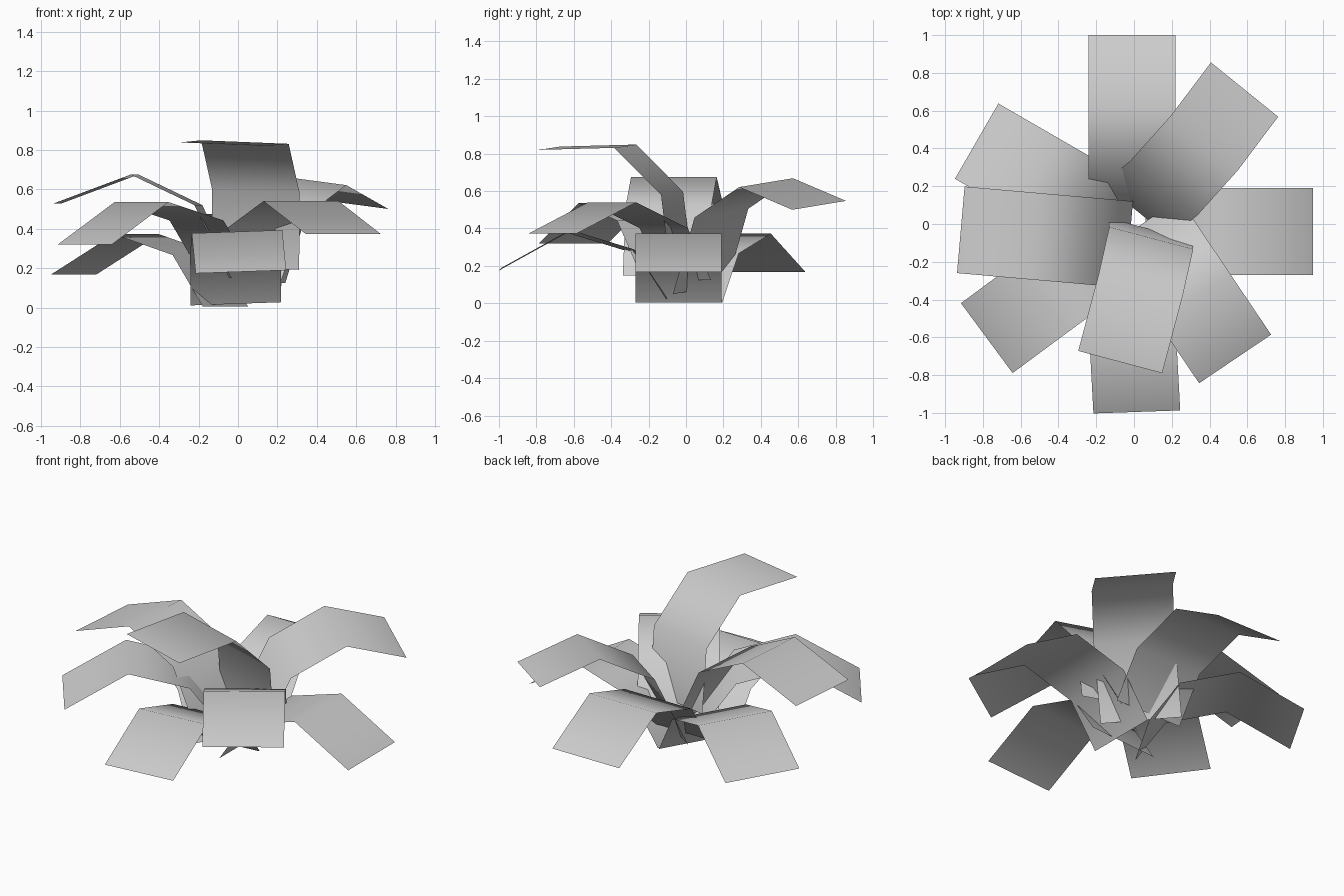
import bpy, bmesh
from math import radians, sin, cos
from mathutils import Vector, Matrix

cube = bpy.data.objects.get("Cube")
if cube:
    bpy.data.objects.remove(cube)

# One plain leaf colour
mat = bpy.data.materials.new("leaf_grey")
mat.use_nodes = True
colour = (0.61, 0.61, 0.61, 1)
mat.diffuse_color = colour
mat.node_tree.nodes["Principled BSDF"].inputs["Base Color"].default_value = colour

WIDTH = 0.46


def leaf_profile(stalk, droop):
    """Arched leaf profile (outward, up), measured from the crest of the arch."""
    def step(length, angle):
        return Vector((cos(radians(angle)), 0, sin(radians(angle)))) * length

    crest = Vector((0, 0, 0))
    bend = crest - step(0.36, 17)
    return [bend - step(stalk, 56), bend, crest, crest + step(droop, -29)]


def make_leaf(name, crest, yaw, pitch=0, roll=0, stalk=0.315, droop=0.42):
    """A bent strip swept across its width, tilted and turned about its crest."""
    bm = bmesh.new()
    half = Vector((0, WIDTH / 2, 0))
    rows = [(bm.verts.new(p - half), bm.verts.new(p + half))
            for p in leaf_profile(stalk, droop)]
    for (a, b), (c, d) in zip(rows, rows[1:]):
        bm.faces.new((a, c, d, b)).smooth = True
    turn = (Matrix.Rotation(radians(yaw), 4, 'Z')
            @ Matrix.Rotation(radians(-pitch), 4, 'Y')
            @ Matrix.Rotation(radians(roll), 4, 'X'))
    bm.transform(Matrix.Translation(crest) @ turn)
    mesh = bpy.data.meshes.new(name)
    bm.to_mesh(mesh)
    bm.free()
    mesh.materials.append(mat)
    obj = bpy.data.objects.new(name, mesh)
    bpy.context.collection.objects.link(obj)


# Lower tier
make_leaf("lower_leaf_right", (0.58, -0.04, 0.372), 0)
make_leaf("lower_leaf_front", (-0.005, -0.628, 0.385), -88, 0, 2)
make_leaf("lower_leaf_back_left", (-0.515, 0.255, 0.372), 150)

# Middle tier
make_leaf("middle_leaf_back", (-0.01, 0.633, 0.475), 90)
make_leaf("middle_leaf_front_left", (-0.49, -0.39, 0.535), 216.5, -2)
make_leaf("middle_leaf_front_right", (0.32, -0.395, 0.54), -56, 5.5)

# Upper tier
make_leaf("upper_leaf_left", (-0.525, -0.065, 0.675), 175, 8.5, 0, 0.41)
make_leaf("upper_leaf_back_right", (0.372, 0.428, 0.645), 50, 10, 6, 0.45, 0.375)

# Tallest leaf
make_leaf("top_leaf_front", (0.035, -0.325, 0.84), 256.3, 27.5, -2.5, 0.39)
